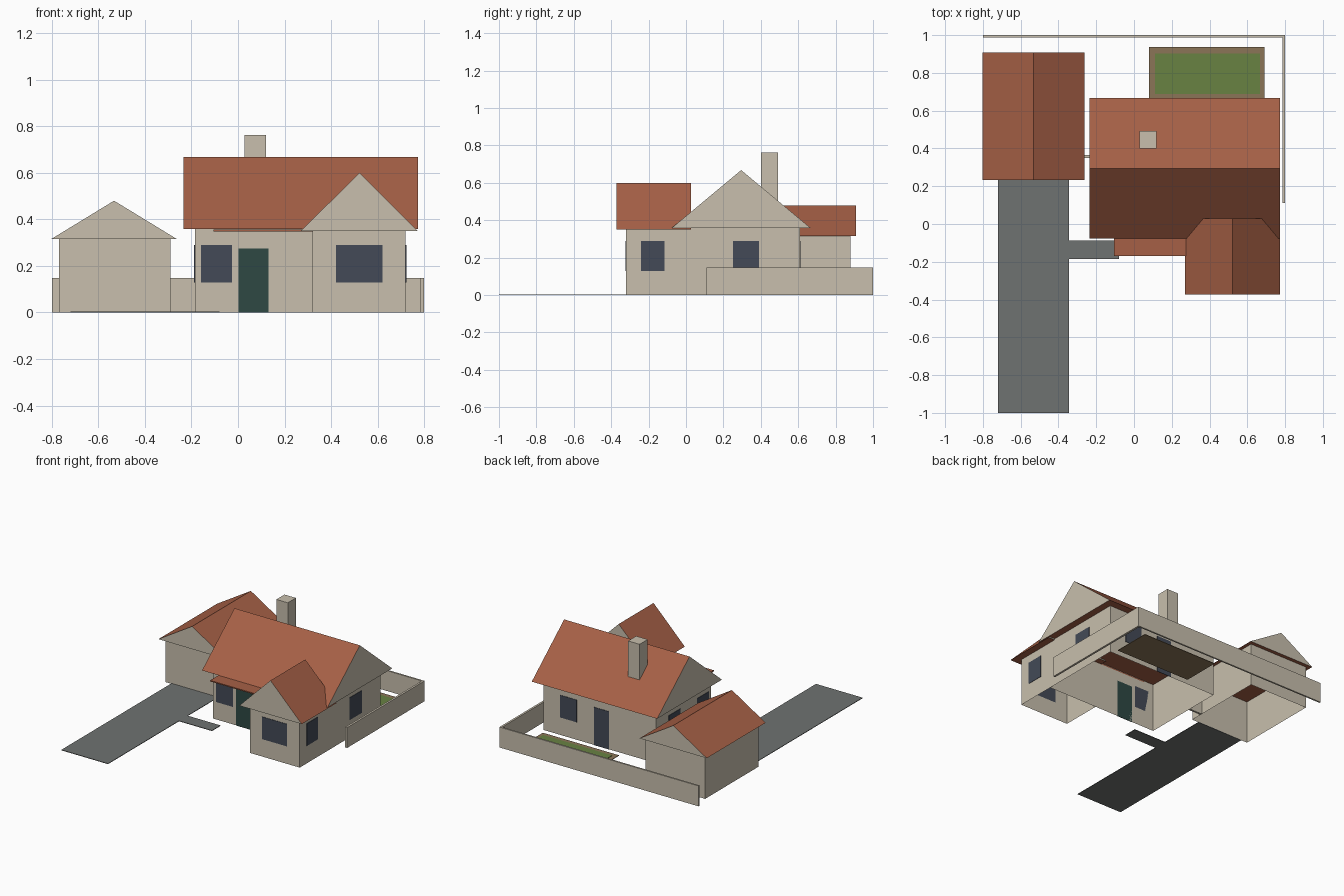
import bpy, bmesh

if "Cube" in bpy.data.objects:
    bpy.data.objects.remove(bpy.data.objects["Cube"])

def lin(c):
    c /= 255
    return c / 12.92 if c <= 0.04045 else ((c + 0.055) / 1.055) ** 2.4

def material(name, r, g, b):
    m = bpy.data.materials.new(name)
    m.diffuse_color = (lin(r), lin(g), lin(b), 1)
    m.use_nodes = True
    m.node_tree.nodes["Principled BSDF"].inputs["Base Color"].default_value = m.diffuse_color
    return m

WALL = material("cream_render", 200, 191, 173)
ROOF = material("terracotta_tile", 166, 96, 70)
GLASS = material("dark_glass", 67, 74, 87)
DOOR = material("green_paint", 46, 72, 67)
TARMAC = material("grey_tarmac", 111, 114, 113)
GRASS = material("grass", 104, 130, 66)
SOIL = material("brown_border", 139, 117, 87)

def finish(bm, name, mats):
    me = bpy.data.meshes.new(name)
    bm.to_mesh(me)
    bm.free()
    for m in mats:
        me.materials.append(m)
    ob = bpy.data.objects.new(name, me)
    bpy.context.collection.objects.link(ob)
    return ob

def box(name, x, y, z, mat, drop=()):
    """Box from (min, max) ranges; drop lists face directions to leave open."""
    bm = bmesh.new()
    bmesh.ops.create_cube(bm, size=1)
    bm.normal_update()
    gone = [f for f in bm.faces
            if any(f.normal.dot(d) > 0.9 for d in drop)]
    bmesh.ops.delete(bm, geom=gone, context='FACES')
    for v in bm.verts:
        v.co = [r[0] if c < 0 else r[1] for c, r in zip(v.co, (x, y, z))]
    return finish(bm, name, [mat])

def gable_roof(name, x, y, z, along):
    """Solid triangular prism: tiled slopes and soffit, rendered gable ends."""
    bm = bmesh.new()
    span, run = (y, x) if along == 'x' else (x, y)
    profile = [(span[0], z[0]), (span[1], z[0]), (sum(span) / 2, z[1])]
    ends = [[bm.verts.new((r, s, h) if along == 'x' else (s, r, h))
             for s, h in profile] for r in run]
    for ring in ends:
        bm.faces.new(ring).material_index = 1
    for i in range(3):
        j = (i + 1) % 3
        bm.faces.new((ends[0][i], ends[0][j], ends[1][j], ends[1][i]))
    bmesh.ops.recalc_face_normals(bm, faces=bm.faces)
    return finish(bm, name, [ROOF, WALL])

UP, DOWN, BACK = (0, 0, 1), (0, 0, -1), (0, 1, 0)

# Walls (hollow shells, open underneath)
box("house_walls", (-0.185, 0.72), (-0.02, 0.61), (0, 0.36), WALL, (UP, DOWN))
box("front_wing_walls", (0.32, 0.72), (-0.32, -0.02), (0, 0.352), WALL, (UP, DOWN, BACK))
box("garage_walls", (-0.77, -0.29), (0.265, 0.88), (0, 0.315), WALL, (UP, DOWN))

# Roofs
gable_roof("house_roof", (-0.235, 0.773), (-0.077, 0.667), (0.358, 0.668), 'x')
gable_roof("front_wing_roof", (0.27, 0.773), (-0.372, 0.028), (0.35, 0.60), 'y')
gable_roof("garage_roof", (-0.803, -0.262), (0.233, 0.908), (0.315, 0.48), 'y')
box("porch_roof", (-0.105, 0.32), (-0.17, -0.02), (0.348, 0.356), ROOF)
box("chimney", (0.028, 0.12), (0.40, 0.493), (0.45, 0.762), WALL)

# Garden walls
box("back_garden_wall", (-0.80, 0.80), (0.988, 1.0), (0, 0.148), WALL)
box("side_garden_wall", (0.785, 0.80), (0.11, 0.988), (0, 0.148), WALL)
box("link_wall", (-0.29, -0.185), (0.35, 0.365), (0, 0.148), WALL)

# Ground surfaces
box("driveway", (-0.72, -0.345), (-1.0, 0.265), (0, 0.004), TARMAC)
box("path", (-0.345, -0.08), (-0.185, -0.087), (0, 0.004), TARMAC)
box("lawn_border", (0.08, 0.692), (0.655, 0.938), (0, 0.004), SOIL)
box("lawn", (0.112, 0.667), (0.688, 0.903), (0.004, 0.007), GRASS)

# Windows and doors as thin plates
T = 0.003
SILL = (0.128, 0.29)
for name, x, y, z, sign, mat in [
        ("front_window", (-0.16, -0.025), -0.02, SILL, -1, GLASS),
        ("wing_front_window", (0.42, 0.62), -0.32, SILL, -1, GLASS),
        ("front_door", (0.002, 0.13), -0.02, (0, 0.275), -1, DOOR),
        ("back_window", (0.45, 0.585), 0.61, SILL, 1, GLASS),
        ("back_door", (0.19, 0.31), 0.61, (0, 0.275), 1, GLASS)]:
    box(name, x, sorted((y, y + sign * T)), z, mat)
for name, x, y, sign in [
        ("wing_side_window", 0.72, (-0.24, -0.115), 1),
        ("right_window", 0.72, (0.25, 0.39), 1),
        ("left_window_front", -0.185, (0.005, 0.14), -1),
        ("left_window_back", -0.185, (0.33, 0.465), -1)]:
    box(name, sorted((x, x + sign * T)), y, SILL, GLASS)
